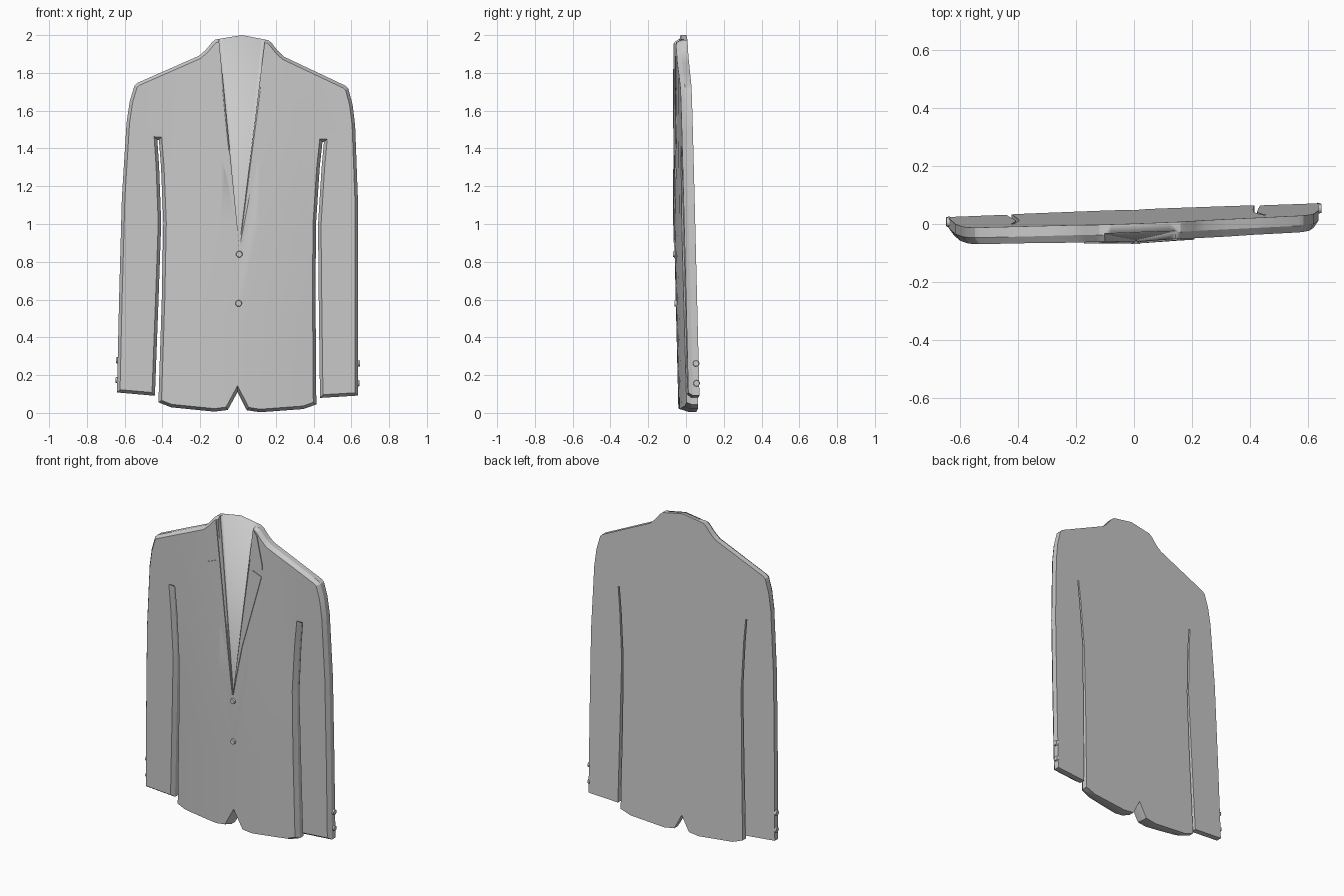
import bpy, bmesh, math
from mathutils import Vector, Matrix

if "Cube" in bpy.data.objects:
    bpy.data.objects.remove(bpy.data.objects["Cube"])

cloth = bpy.data.materials.new("grey_cloth")
cloth.use_nodes = True
grey = (0.6, 0.6, 0.6, 1)
cloth.diffuse_color = grey
cloth.node_tree.nodes["Principled BSDF"].inputs["Base Color"].default_value = grey

EDGE, DEEP = 0.035, 0.058      # depth of the side wall and of the front face


def warp(co):
    """Turn upright, symmetric coordinates into the slightly leaning, turned pose."""
    x, y, z = co
    if y < -0.05:              # the chest swells forward
        y -= 0.03 * max(0, 1 - (x / 0.42) ** 2) * min(1, max(0, 2 - z))
    return Vector((x + 0.0125 * z - 0.004,
                   y + 0.05 - 0.024 * z + 0.037 * x,
                   z - 0.013 * x))


def finish(bm, name, angle=25):
    bmesh.ops.recalc_face_normals(bm, faces=bm.faces)
    mesh = bpy.data.meshes.new(name)
    bm.to_mesh(mesh)
    bm.free()
    mesh.materials.append(cloth)
    ob = bpy.data.objects.new(name, mesh)
    bpy.context.collection.objects.link(ob)
    bpy.ops.object.select_all(action="DESELECT")
    ob.select_set(True)
    bpy.context.view_layer.objects.active = ob
    bpy.ops.object.shade_smooth_by_angle(angle=math.radians(angle))
    return ob


def slab(points, back, front):
    """Extrude an x-z outline along y; return the mesh and its front face."""
    bm = bmesh.new()
    rings = [[bm.verts.new((x, y, z)) for x, z in points] for y in (back, front)]
    bm.faces.new(rings[0])
    face = bm.faces.new(rings[1])
    n = len(points)
    for i in range(n):
        j = (i + 1) % n
        bm.faces.new((rings[0][i], rings[0][j], rings[1][j], rings[1][i]))
    bmesh.ops.recalc_face_normals(bm, faces=bm.faces)
    return bm, face


def slice_and_warp(bm):
    cuts = [((x, 0, 0), (1, 0, 0)) for x in (-0.4, -0.3, -0.2, -0.1, 0, 0.1, 0.2, 0.3, 0.4)]
    cuts += [((0, 0, z), (0, 0, 1)) for z in (0.5, 1.0, 1.5)]
    for co, normal in cuts:
        geom = bm.verts[:] + bm.edges[:] + bm.faces[:]
        bmesh.ops.bisect_plane(bm, geom=geom, plane_co=co, plane_no=normal, dist=1e-5)
    for v in bm.verts:
        v.co = warp(v.co)


# Jacket body with sleeves: half outline from nape, over shoulder and sleeve, to hem
half = [(0.14, 1.975), (0.158, 1.96), (0.19, 1.92), (0.225, 1.888),
        (0.55, 1.74), (0.566, 1.725), (0.59, 1.64), (0.605, 1.53), (0.625, 1.13),
        (0.633, 0.6), (0.638, 0.1), (0.437, 0.085), (0.424, 0.6), (0.415, 1.0),
        (0.43, 1.3), (0.441, 1.44), (0.433, 1.44), (0.42, 1.3), (0.404, 1.0),
        (0.407, 0.6), (0.418, 0.05), (0.35, 0.025), (0.12, 0.005), (0.05, 0.015)]
outline = [(0, 2.0)] + half + [(0, 0.11)] + [(-x, z) for x, z in reversed(half)]
bm, face = slab(outline, 0, -EDGE)
bmesh.ops.inset_region(bm, faces=[face], thickness=0.016, use_even_offset=True)
for v in face.verts:
    v.co.y = -DEEP
slice_and_warp(bm)
body = finish(bm, "jacket_body")

# Neck opening: a wedge sunk into the front, deepest at the nape
opening = [(-0.13, 2.05), (0.13, 2.05), (0, 0.88)]
bm, face = slab(opening, 0, -0.3)
for v in bm.verts:
    deep = v.co.y == 0
    v.co = warp((v.co.x, 0, v.co.z))
    v.co.y = (-0.028 + 0.037 * v.co.x if v.co.z > 1 else -0.055) if deep else -0.3
cutter = finish(bm, "neck_cutter")
cutter.hide_render = True
mod = body.modifiers.new("neck_opening", "BOOLEAN")
mod.operation, mod.solver, mod.object = "DIFFERENCE", "EXACT", cutter
bpy.context.view_layer.objects.active = body
bpy.ops.object.modifier_apply(modifier=mod.name)
bpy.data.objects.remove(cutter)

# Notched lapels lying on the chest
lapel = [(0.13, 1.955), (0.15, 1.93), (0.19, 1.75), (0.19, 1.725), (0.125, 1.705),
         (0.185, 1.68), (0.06, 1.2), (0.002, 0.88)]
for side, name in ((1, "left_lapel"), (-1, "right_lapel")):
    bm, face = slab([(side * x, z) for x, z in lapel], -DEEP + 0.002, -DEEP - 0.005)
    slice_and_warp(bm)
    finish(bm, name)


# Buttons: round discs on the front closing and on the outside of each cuff
def button(name, place, turn):
    bm = bmesh.new()
    bmesh.ops.create_cone(bm, cap_ends=True, segments=16, radius1=0.018, radius2=0.015,
                          depth=0.014, matrix=Matrix.Translation(place) @ turn)
    finish(bm, name, 40)


for i, z in enumerate((0.84, 0.58)):
    place = warp((0, -DEEP, z)) + Vector((0, -0.003, 0))
    button(f"front_button_{i + 1}", place, Matrix.Rotation(math.pi / 2, 4, "X"))
for side, name in ((1, "left"), (-1, "right")):
    for i, z in enumerate((0.27, 0.165)):
        place = warp((side * 0.639, -0.014, z))
        button(f"{name}_cuff_button_{i + 1}", place,
               Matrix.Rotation(side * math.pi / 2, 4, "Y"))
